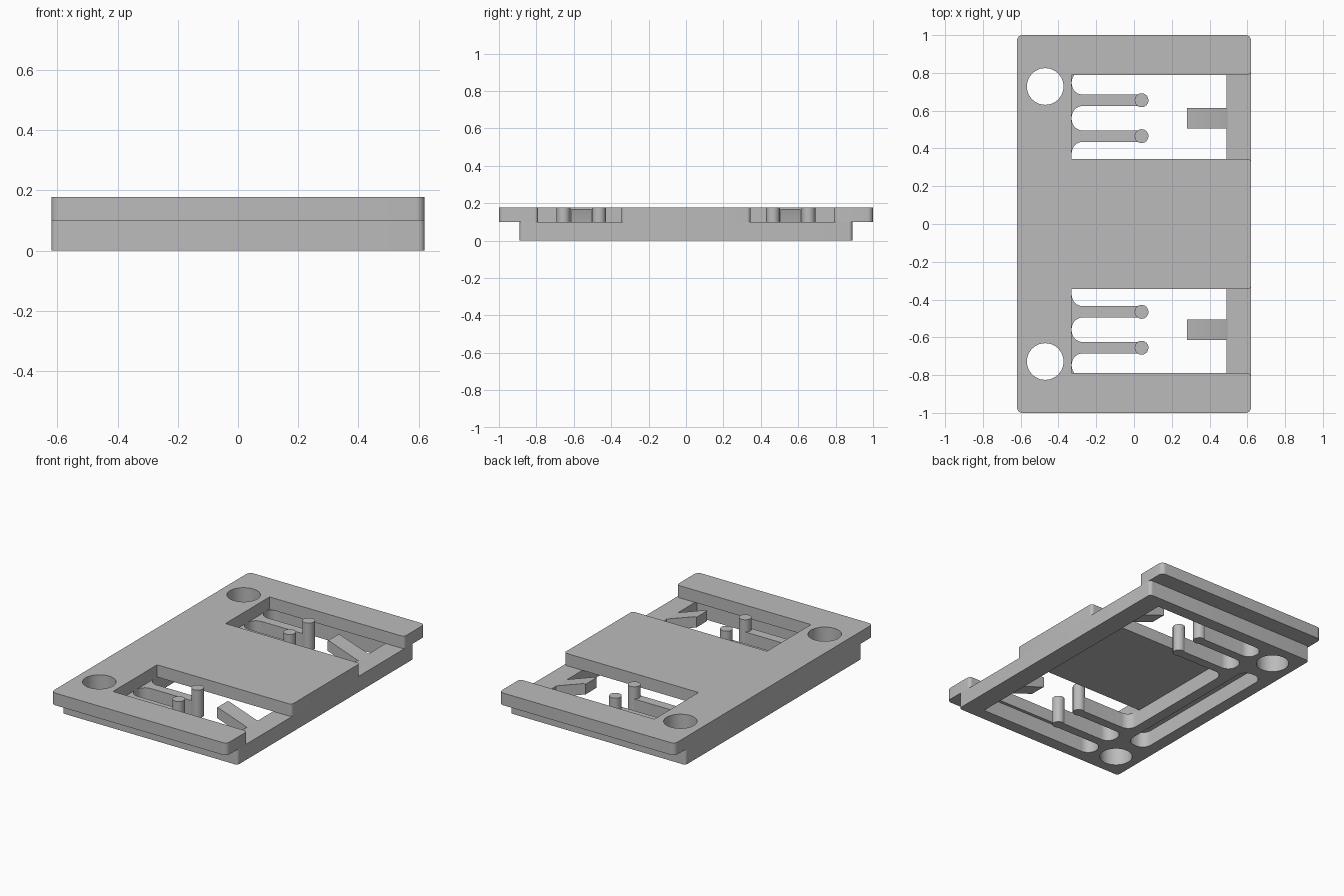
import bpy, bmesh, math
from mathutils import Vector

cube = bpy.data.objects.get("Cube")
if cube:
    bpy.data.objects.remove(cube, do_unlink=True)

grey = bpy.data.materials.new("plain grey")
grey.use_nodes = True
grey.diffuse_color = (0.5, 0.5, 0.5, 1)
grey.node_tree.nodes["Principled BSDF"].inputs["Base Color"].default_value = (0.5, 0.5, 0.5, 1)

STEP = 0.10      # height of the lower frame
TOP = 0.178      # overall height
LEFT = -0.33     # inner wall of the openings
LIP = 0.49       # inner edge of the lip
FINGER_TIP = 0.04


def rounded(points):
    """Outline from (x, y, radius) right-angle corners."""
    out = []
    for i, (x, y, r) in enumerate(points):
        p = Vector((x, y))
        if r == 0:
            out.append(p)
            continue
        u = (Vector(points[i - 1][:2]) - p).normalized()
        v = (Vector(points[(i + 1) % len(points)][:2]) - p).normalized()
        centre = p + r * (u + v)
        for k in range(9):
            t = k * math.pi / 16
            out.append(centre - r * (v * math.cos(t) + u * math.sin(t)))
    return out


def rectangle(x0, x1, y0, y1, r):
    return rounded([(x0, y0, r), (x1, y0, r), (x1, y1, r), (x0, y1, r)])


def circle(x, y, r, sides):
    return [Vector((x + r * math.cos(a), y + r * math.sin(a)))
            for a in (2 * math.pi * k / sides for k in range(sides))]


def prism(name, outline, z0, z1, upright=False):
    """Extrude an outline along z, or an (x, z) outline along y if upright."""
    place = (lambda p, d: (p.x, d, p.y)) if upright else (lambda p, d: (p.x, p.y, d))
    bm = bmesh.new()
    face = bm.faces.new([bm.verts.new(place(p, z0)) for p in outline])
    extruded = bmesh.ops.extrude_face_region(bm, geom=[face])["geom"]
    for v in extruded:
        if isinstance(v, bmesh.types.BMVert):
            v.co[1 if upright else 2] = z1
    bmesh.ops.recalc_face_normals(bm, faces=bm.faces)
    mesh = bpy.data.meshes.new(name)
    bm.to_mesh(mesh)
    bm.free()
    mesh.materials.append(grey)
    obj = bpy.data.objects.new(name, mesh)
    bpy.context.collection.objects.link(obj)
    return obj


def cut(target, outline, z0, z1):
    cutter = prism("cutter", outline, z0, z1)
    bpy.context.view_layer.objects.active = target
    mod = target.modifiers.new("cut", "BOOLEAN")
    mod.operation = "DIFFERENCE"
    mod.solver = "EXACT"
    mod.object = cutter
    bpy.ops.object.modifier_apply(modifier=mod.name)
    bpy.data.objects.remove(cutter, do_unlink=True)


# Upper plate, with two windows open to the left edge
half = [(0.62, 0.345, 0.02), (LIP - 0.82, 0.345, 0), (LEFT, 0.79, 0),
        (0.62, 0.79, 0.02), (0.62, 1, 0.03), (-0.62, 1, 0.03)]
mirrored = [(x, -y, r) for x, y, r in reversed(half)]
top_plate = prism("top_plate", rounded(half + mirrored), STEP, TOP)

# Lower frame: one opening with four spring fingers reaching into it
frame = prism("lower_frame", rectangle(-0.62, 0.62, -0.89, 0.89, 0.02), 0, STEP)
opening = [(LIP, 0.81, 0), (LEFT, 0.81, 0.06)]
for y in (0.655, 0.465):
    opening += [(LEFT, y + 0.03, 0.06), (FINGER_TIP, y + 0.03, 0),
                (FINGER_TIP, y - 0.03, 0), (LEFT, y - 0.03, 0.06)]
opening += [(x, -y, r) for x, y, r in reversed(opening)]
cut(frame, rounded(opening), -0.1, 0.2)

# Long groove under the plate, between the screw holes
cut(frame, rectangle(-0.54, -0.40, -0.55, 0.55, 0.06), -0.1, 0.2)

# Screw holes through both layers
for side in (-1, 1):
    for layer in (top_plate, frame):
        cut(layer, circle(-0.47, 0.728 * side, 0.097, 48), -0.1, 0.3)

# Finger pins and sloping catches
catch = [Vector(p) for p in ((0.28, 0.105), (LIP, 0.03), (LIP + 0.01, STEP - 0.001),
                             (0.295, 0.17), (0.28, 0.17))]
parts = [top_plate, frame]
for side, word in ((-1, "front"), (1, "back")):
    for y, spot in ((0.655, "outer"), (0.465, "inner")):
        parts.append(prism(f"{word}_{spot}_pin",
                           circle(FINGER_TIP, y * side, 0.037, 16), 0, TOP))
    parts.append(prism(f"{word}_catch", catch, 0.505 * side, 0.613 * side, True))

# Smooth the rounded walls, keep the edges sharp
bpy.ops.object.select_all(action="DESELECT")
for part in parts:
    part.select_set(True)
bpy.context.view_layer.objects.active = frame
bpy.ops.object.shade_smooth_by_angle(angle=math.radians(30))
